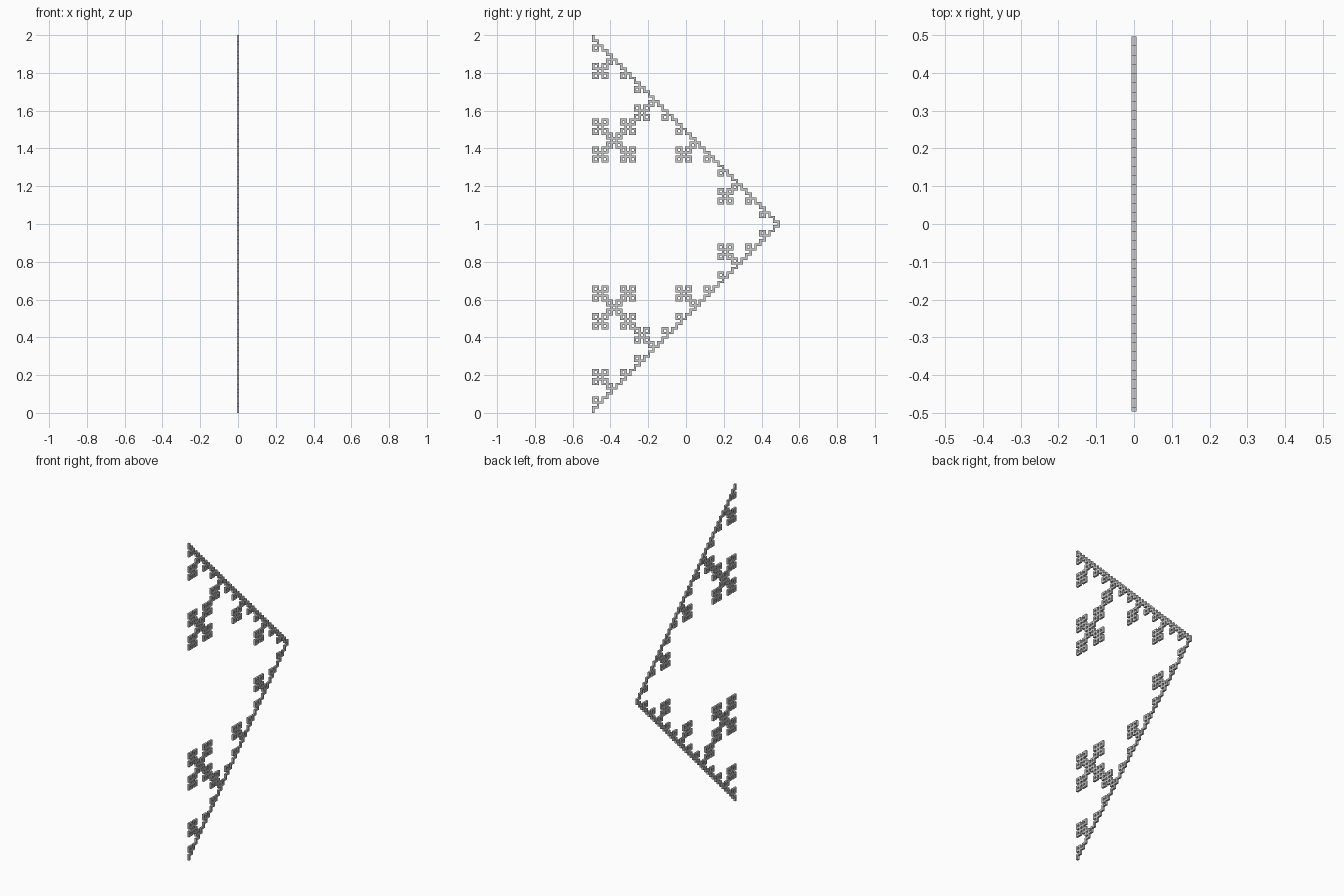
import bpy, bmesh

if "Cube" in bpy.data.objects:
    bpy.data.objects.remove(bpy.data.objects["Cube"])

# Quadratic Koch curve path: each edge grows a square bump to its right
LEVEL = 4
path = "F"
for _ in range(LEVEL):
    path = path.replace("F", "F+F-F-F+F")

# Walk the path on a square lattice, two cells per step
y, z, dy, dz = 0, 0, 0, 1
cells = {(0, 0)}
for c in path:
    if c == "F":
        for _ in range(2):
            y, z = y + dy, z + dz
            cells.add((y, z))
    elif c == "+":
        dy, dz = dz, -dy
    else:
        dy, dz = -dz, dy

n = 2 * 3 ** LEVEL + 1              # cells over the full height
t = 2.0 / n                         # bar thickness
width = (max(c[0] for c in cells) + 1) * t

# Flat sheet of cells, then extruded to a square-section bar
bm = bmesh.new()
verts = {}


def corner(i, j):
    if (i, j) not in verts:
        verts[i, j] = bm.verts.new((-t / 2, i * t - width / 2, j * t))
    return verts[i, j]


for i, j in sorted(cells):
    bm.faces.new([corner(i, j), corner(i + 1, j),
                  corner(i + 1, j + 1), corner(i, j + 1)])
back = bm.faces[:]
ext = bmesh.ops.extrude_face_region(bm, geom=back, use_keep_orig=True)
top = [g for g in ext["geom"] if isinstance(g, bmesh.types.BMVert)]
bmesh.ops.translate(bm, verts=top, vec=(t, 0, 0))
bmesh.ops.recalc_face_normals(bm, faces=bm.faces[:])

mesh = bpy.data.meshes.new("fractal_curve")
bm.to_mesh(mesh)
bm.free()
obj = bpy.data.objects.new("fractal_curve", mesh)
bpy.context.collection.objects.link(obj)
